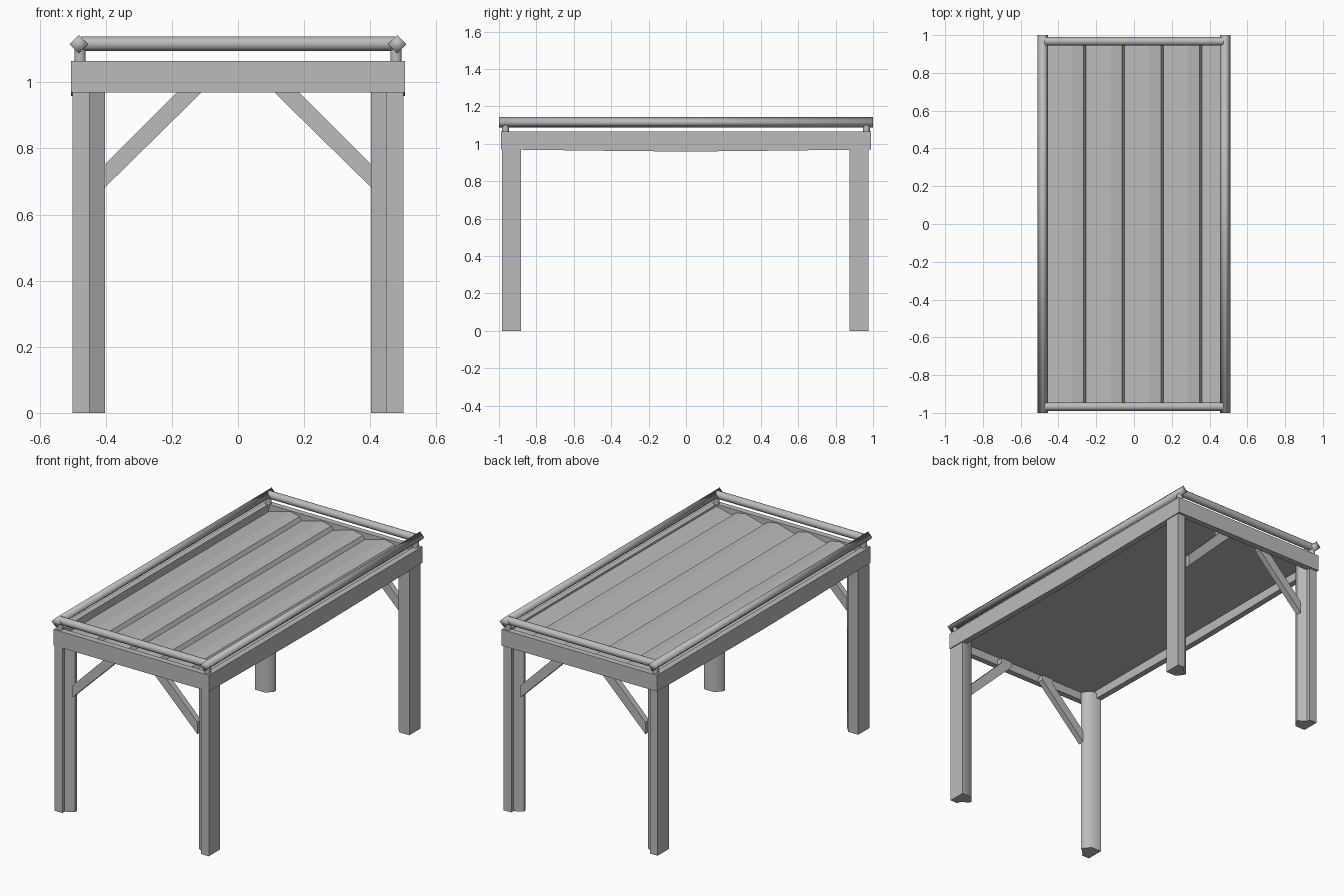
import bpy, bmesh, math
from mathutils import Vector

cube = bpy.data.objects.get("Cube")
if cube:
    bpy.data.objects.remove(cube)

grey = bpy.data.materials.new("plain_grey")
grey.use_nodes = True
grey.diffuse_color = (0.5, 0.5, 0.5, 1)
grey.node_tree.nodes["Principled BSDF"].inputs["Base Color"].default_value = (0.5, 0.5, 0.5, 1)


def finish(name, bm, smooth=None):
    bmesh.ops.recalc_face_normals(bm, faces=bm.faces)
    mesh = bpy.data.meshes.new(name)
    bm.to_mesh(mesh)
    bm.free()
    mesh.materials.append(grey)
    obj = bpy.data.objects.new(name, mesh)
    bpy.context.collection.objects.link(obj)
    if smooth:
        bpy.ops.object.select_all(action='DESELECT')
        obj.select_set(True)
        bpy.context.view_layer.objects.active = obj
        bpy.ops.object.shade_smooth_by_angle(angle=math.radians(smooth))
    return obj


def prism(name, points, offset, smooth=None):
    """Extrude a closed outline of 3D points along an offset."""
    bm = bmesh.new()
    face = bm.faces.new([bm.verts.new(p) for p in points])
    moved = bmesh.ops.extrude_face_region(bm, geom=[face])["geom"]
    bmesh.ops.translate(bm, vec=offset, verts=[v for v in moved if isinstance(v, bmesh.types.BMVert)])
    return finish(name, bm, smooth)


def rod(name, start, end, radius, sides, smooth):
    """Round or faceted bar between two points."""
    start, end = Vector(start), Vector(end)
    axis = end - start
    bm = bmesh.new()
    bmesh.ops.create_cone(bm, cap_ends=True, segments=sides, radius1=radius,
                          radius2=radius, depth=axis.length)
    turn = axis.to_track_quat('Z', 'Y').to_matrix().to_4x4()
    bmesh.ops.transform(bm, matrix=turn, verts=bm.verts)
    bmesh.ops.translate(bm, vec=(start + end) / 2, verts=bm.verts)
    return finish(name, bm, smooth)


SIDES = (("right", -1), ("left", 1))
ENDS = (("front", -1), ("back", 1))
BOTTOM, TOP = 0.97, 1.065

# Legs: square outer corner, small notch and bevelled inner corner
leg = [(0.5, 0.985), (0.45, 0.985), (0.45, 0.965), (0.402, 0.935),
       (0.402, 0.92), (0.435, 0.882), (0.5, 0.882)]
for end, sy in ENDS:
    for side, sx in SIDES:
        shift = 0 if sy < 0 else -0.008
        prism(f"{end}_{side}_leg", [(sx * x, sy * (y + shift), 0) for x, y in leg],
              (0, 0, BOTTOM + 0.03), 50)

# End beams, braces, rails and rail posts
brace = [(0.405, 0.68), (0.405, 0.75), (0.185, BOTTOM), (0.185, 1.0), (0.11, 1.0), (0.11, BOTTOM)]
for end, sy in ENDS:
    prism(f"{end}_beam", [(-0.505, sy * 0.99, BOTTOM), (0.505, sy * 0.99, BOTTOM),
                          (0.505, sy * 0.99, TOP), (-0.505, sy * 0.99, TOP)], (0, -sy * 0.035, 0))
    rod(f"{end}_rail", (-0.475, sy * 0.967, 1.117), (0.475, sy * 0.967, 1.117), 0.022, 12, 40)
    for side, sx in SIDES:
        prism(f"{end}_{side}_brace", [(sx * x, sy * 0.955, z) for x, z in brace], (0, -sy * 0.035, 0))
        rod(f"{end}_{side}_post", (sx * 0.478, sy * 0.965, TOP - 0.02),
            (sx * 0.478, sy * 0.965, 1.11), 0.018, 10, 50)

# Side beams with a slight sag, and the square rails above them
for side, sx in SIDES:
    sag = [(-0.99, BOTTOM), (-0.35, 0.962), (0, 0.959), (0.35, 0.962), (0.99, BOTTOM), (0.99, TOP), (-0.99, TOP)]
    prism(f"{side}_beam", [(sx * 0.505, y, z) for y, z in sag], (-sx * 0.035, 0, 0))
    rod(f"{side}_rail", (sx * 0.482, -1, 1.115), (sx * 0.482, 1, 1.115), 0.028, 4, 100)

# Ridged roof panel: long slope, gentle fall, steep step
profile = [(-0.475, 1.02)]
for i in range(4):
    x = -0.33 + i * 0.205
    profile += [(x, 1.06), (x + 0.062, 1.047), (x + 0.075, 1.025)]
profile += [(0.475, 1.055), (0.475, 1.018), (-0.475, 1.018)]
prism("ridged_roof", [(x, -0.96, z) for x, z in profile], (0, 1.92, 0))
